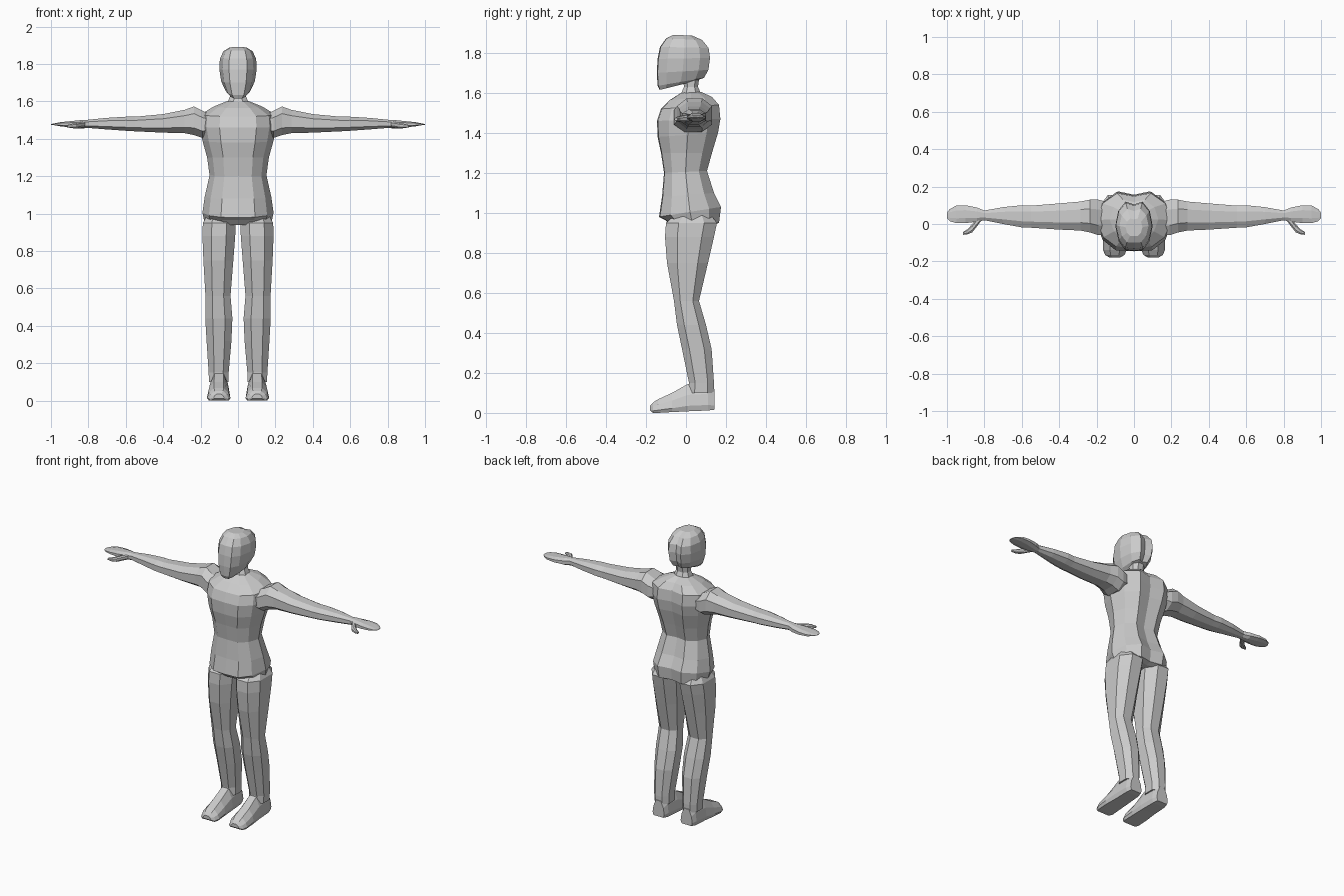
import bpy
import bmesh

grey = bpy.data.materials.new("light grey")
grey.diffuse_color = (0.6, 0.6, 0.6, 1)

# Unit cross-sections: (side, depth) with depth -1 = front or bottom
HALF_BODY = [(0.48, -0.97), (0.82, -0.62), (1, 0.0), (0.84, 0.62), (0.45, 1.0)]
BODY = [(0, -1)] + HALF_BODY + [(0, 0.88)] + [(-a, b) for a, b in reversed(HALF_BODY)]
OCTAGON = [(0.45, -1), (1, -0.5), (1, 0.5), (0.45, 1),
           (-0.45, 1), (-1, 0.5), (-1, -0.5), (-0.45, -1)]
SOLE = [(0.85, -1), (1, -0.6), (0.85, 0.2), (0.42, 1),
        (-0.42, 1), (-0.85, 0.2), (-1, -0.6), (-0.85, -1)]


def lerp(lo, hi, t):
    return lo + (hi - lo) * (t + 1) / 2


def loft(name, rings, mirror=False):
    """Skin a row of equal rings, cap both ends, optionally mirror in x."""
    bm = bmesh.new()
    rows = [[bm.verts.new(p) for p in ring] for ring in rings]
    n = len(rows[0])
    for low, high in zip(rows, rows[1:]):
        for i in range(n):
            j = (i + 1) % n
            bm.faces.new((low[i], low[j], high[j], high[i]))
    bm.faces.new(rows[0])
    bm.faces.new(rows[-1])
    bmesh.ops.recalc_face_normals(bm, faces=bm.faces)
    mesh = bpy.data.meshes.new(name)
    bm.to_mesh(mesh)
    bm.free()
    mesh.materials.append(grey)
    obj = bpy.data.objects.new(name, mesh)
    bpy.context.collection.objects.link(obj)
    if mirror:
        obj.modifiers.new("mirror", 'MIRROR').use_clip = False
    return obj


def upright(profile, x0, x1, y0, y1, z_front, z_back):
    return [(lerp(x0, x1, a), lerp(y0, y1, b), lerp(z_front, z_back, b)) for a, b in profile]


def along_x(x, y0, y1, z0, z1):
    return [(x, lerp(y0, y1, a), lerp(z0, z1, b)) for a, b in OCTAGON]


def along_y(y, x0, x1, z0, z1):
    return [(lerp(x0, x1, a), y, lerp(z0, z1, b)) for a, b in SOLE]


# Torso: half width, front y, back y, front z, back z
torso = [(0.13, -0.08, 0.13, 0.94, 0.94), (0.18, -0.105, 0.165, 0.965, 0.95),
         (0.19, -0.135, 0.175, 0.98, 1.03), (0.178, -0.12, 0.14, 1.08, 1.10),
         (0.152, -0.11, 0.105, 1.20, 1.21), (0.165, -0.125, 0.13, 1.30, 1.30),
         (0.19, -0.142, 0.16, 1.38, 1.40), (0.205, -0.145, 0.172, 1.46, 1.47),
         (0.20, -0.125, 0.165, 1.52, 1.54), (0.13, -0.08, 0.13, 1.565, 1.58),
         (0.055, -0.025, 0.075, 1.60, 1.605)]
loft("torso", [upright(BODY, -w, w, y0, y1, zf, zb) for w, y0, y1, zf, zb in torso])

# Neck
loft("neck", [upright(OCTAGON, -w, w, y0, y1, z, z) for w, y0, y1, z in
              [(0.06, -0.03, 0.08, 1.585), (0.042, -0.01, 0.06, 1.63), (0.045, -0.02, 0.07, 1.70)]])

# Head: rings tilted so that the jaw drops towards the chin
head = [(0.045, -0.132, 0.03, 1.615, 1.655), (0.066, -0.142, 0.09, 1.635, 1.675),
        (0.09, -0.146, 0.112, 1.70, 1.715), (0.10, -0.142, 0.12, 1.77, 1.775),
        (0.097, -0.13, 0.113, 1.83, 1.825), (0.078, -0.10, 0.08, 1.872, 1.865),
        (0.045, -0.065, 0.03, 1.89, 1.887)]
loft("head", [upright(BODY, -w, w, y0, y1, zf, zb) for w, y0, y1, zf, zb in head])

# Legs: x range, y range, height
legs = [(0.06, 0.15, -0.02, 0.10, 1.02), (0.012, 0.188, -0.10, 0.155, 0.95),
        (0.015, 0.19, -0.105, 0.14, 0.88), (0.025, 0.185, -0.095, 0.11, 0.75),
        (0.04, 0.174, -0.06, 0.065, 0.56), (0.03, 0.175, -0.045, 0.10, 0.44),
        (0.035, 0.168, -0.02, 0.128, 0.32), (0.05, 0.157, 0.015, 0.14, 0.15),
        (0.05, 0.155, 0.01, 0.14, 0.10)]
loft("legs", [upright(OCTAGON, *r, r[-1]) for r in legs], mirror=True)

# Feet from heel to toe
feet = [(0.142, 0.06, 0.145, 0.016, 0.12), (0.11, 0.05, 0.155, 0.012, 0.15),
        (0.01, 0.045, 0.158, 0.008, 0.145), (-0.07, 0.042, 0.165, 0.004, 0.10),
        (-0.14, 0.04, 0.165, 0.0, 0.068), (-0.165, 0.05, 0.155, 0.0, 0.052),
        (-0.18, 0.075, 0.13, 0.012, 0.035)]
loft("feet", [along_y(*r) for r in feet], mirror=True)

# Arms with shoulder caps and flat mitten hands
arms = [(0.15, -0.06, 0.12, 1.42, 1.53), (0.19, -0.06, 0.13, 1.405, 1.55),
        (0.235, -0.045, 0.13, 1.42, 1.573), (0.285, -0.035, 0.12, 1.43, 1.555),
        (0.40, -0.03, 0.11, 1.433, 1.532), (0.55, -0.02, 0.098, 1.44, 1.518),
        (0.60, -0.018, 0.10, 1.443, 1.518), (0.70, 0.0, 0.09, 1.45, 1.512),
        (0.80, 0.02, 0.072, 1.458, 1.502), (0.84, 0.012, 0.088, 1.455, 1.50),
        (0.90, 0.005, 0.10, 1.461, 1.494), (0.95, 0.005, 0.098, 1.467, 1.489),
        (0.985, 0.015, 0.08, 1.473, 1.482), (1.0, 0.03, 0.06, 1.475, 1.479)]
loft("arms", [along_x(*r) for r in arms], mirror=True)

# Thumbs
thumbs = [(0.815, 0.02, 0.05, 1.463, 1.495), (0.845, -0.02, 0.025, 1.458, 1.49),
          (0.865, -0.045, 0.0, 1.455, 1.485), (0.89, -0.055, -0.028, 1.457, 1.48),
          (0.915, -0.058, -0.043, 1.462, 1.474)]
loft("thumbs", [along_x(*r) for r in thumbs], mirror=True)
